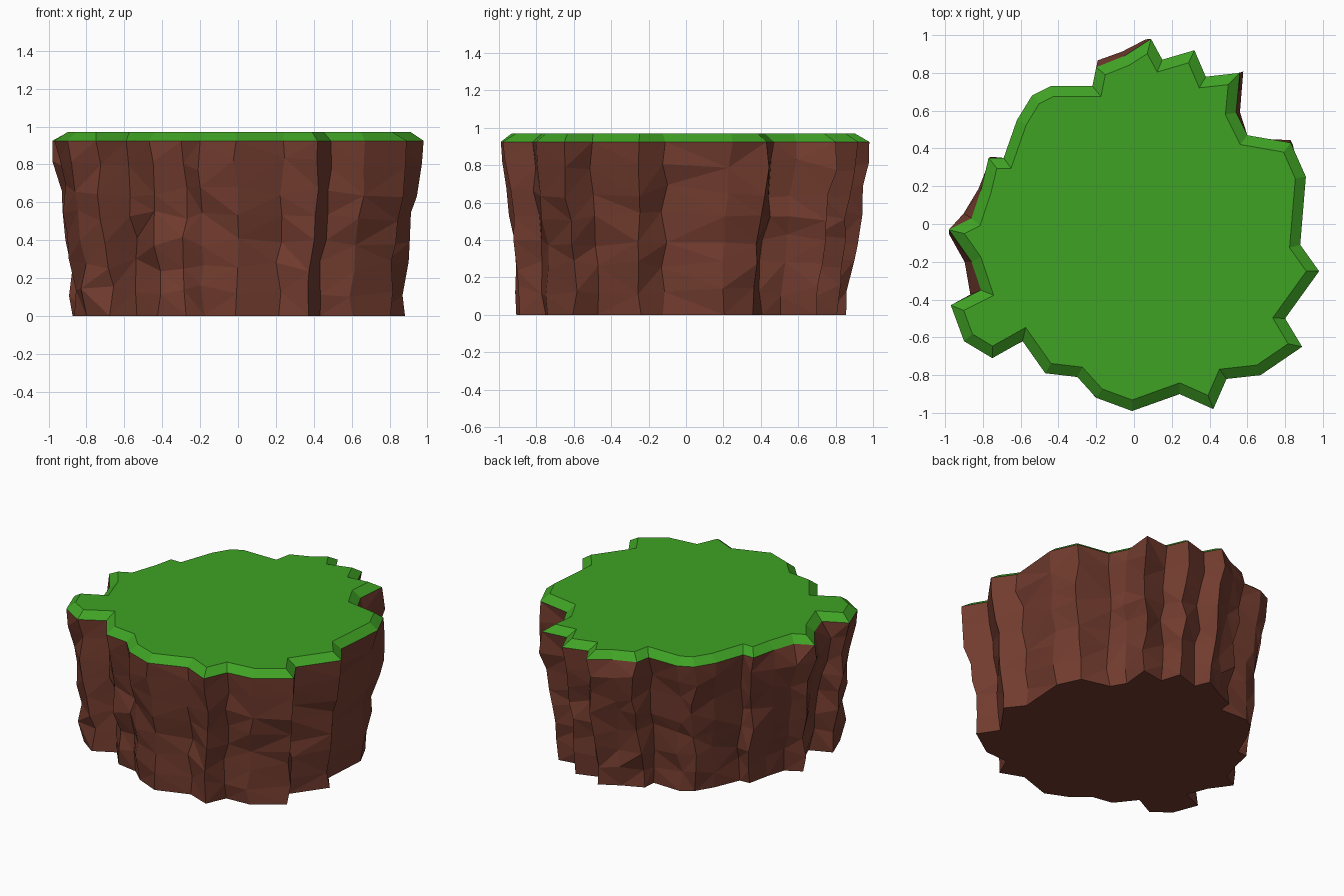
import bpy, bmesh, random
from mathutils import Vector

cube = bpy.data.objects.get("Cube")
if cube:
    bpy.data.objects.remove(cube)
rng = random.Random(7)


def material(name, rgb):
    m = bpy.data.materials.new(name)
    m.use_nodes = True
    m.diffuse_color = (*rgb, 1)
    m.node_tree.nodes["Principled BSDF"].inputs["Base Color"].default_value = (*rgb, 1)
    return m


grass_green = material("grass green", (0.05, 0.36, 0.018))
earth_brown = material("earth brown", (0.17, 0.045, 0.028))

# Jagged rim of the island, clockwise from the back
RIM = [Vector(p) for p in (
    (.09, .98), (.15, .87), (.32, .92), (.38, .78), (.56, .8), (.54, .59), (.6, .47),
    (.83, .43), (.91, .25), (.88, -.11), (.98, -.25), (.8, -.5), (.89, -.65),
    (.67, -.8), (.49, -.82), (.42, -.98), (.24, -.9), (-.01, -.99), (-.2, -.92),
    (-.3, -.81), (-.47, -.79), (-.59, -.62), (-.75, -.71), (-.9, -.62), (-.97, -.43),
    (-.81, -.35), (-.86, -.2), (-.98, -.03), (-.86, .03), (-.81, .18), (-.77, .35),
    (-.69, .35), (-.62, .55), (-.54, .68), (-.44, .73), (-.22, .73), (-.2, .83),
    (-.05, .89))]
N = len(RIM)
RIM_Z, TOP_Z = 0.925, 0.97


def inset(points, width):
    """Mitred inward offset of a clockwise outline."""
    result = []
    for i, p in enumerate(points):
        a = (p - points[i - 1]).normalized()
        b = (points[(i + 1) % N] - p).normalized()
        na, nb = Vector((a.y, -a.x)), Vector((b.y, -b.x))
        m = (na + nb).normalized()
        result.append(p + m * width / max(m.dot(na), 0.6))
    return result


def build(name, rings, mat, cap_top, cap_bottom):
    """Bridge stacked rings, listed from top to bottom, into a flat-shaded shell."""
    bm = bmesh.new()
    loops = [[bm.verts.new(v) for v in ring] for ring in rings]
    for up, low in zip(loops, loops[1:]):
        for i in range(N):
            j = (i + 1) % N
            bm.faces.new((up[i], up[j], low[j], low[i]))
    if cap_top:
        bm.faces.new(loops[0])
    if cap_bottom:
        bm.faces.new(loops[-1])
    walls = [f for f in bm.faces if len(f.verts) == 4]
    bmesh.ops.triangulate(bm, faces=walls, quad_method='SHORT_EDGE')
    bmesh.ops.recalc_face_normals(bm, faces=bm.faces)
    # An open shell is oriented by hand: the largest cap decides
    cap = max(bm.faces, key=lambda f: f.calc_area())
    if (cap.normal.z > 0) != cap_top:
        bmesh.ops.reverse_faces(bm, faces=bm.faces)
    mesh = bpy.data.meshes.new(name)
    bm.to_mesh(mesh)
    bm.free()
    mesh.materials.append(mat)
    obj = bpy.data.objects.new(name, mesh)
    bpy.context.collection.objects.link(obj)
    return obj


# Grass slab with a bevelled edge
build("grass_top",
      [[(p.x, p.y, TOP_Z) for p in inset(RIM, 0.055)],
       [(p.x, p.y, RIM_Z) for p in RIM]],
      grass_green, True, False)

# Rocky earth wall: rings narrow towards the base, with rough bumps
LEVELS = ((.8, .985), (.66, .965), (.53, .945), (.4, .925), (.27, .91), (.13, .9), (0, .895))
BULGES = {0: (-.02, .03), 37: (-.02, .04), 36: (.01, .05), 29: (-.04, .03), 28: (-.04, .04),
          24: (.01, -.03), 25: (-.06, -.02), 26: (-.03, 0), 4: (.03, .01), 5: (.04, .01), 7: (.03, .01)}
rings = [[(p.x, p.y, RIM_Z) for p in RIM]]
for z, scale in LEVELS:
    ring = []
    rough = 0.02 if z else 0.008
    for i, p in enumerate(RIM):
        bulge = Vector(BULGES.get(i, (0, 0))) * min(1, z / 0.8)
        q = p * scale + bulge - Vector((0, 0.02 * (1 - z)))
        q += Vector((rng.uniform(-rough, rough), rng.uniform(-rough, rough)))
        q.x, q.y = max(-.99, min(.98, q.x)), max(-.99, min(1, q.y))
        ring.append((q.x, q.y, z + (rng.uniform(-.035, .035) if z else 0)))
    rings.append(ring)
build("earth_wall", rings, earth_brown, False, True)
